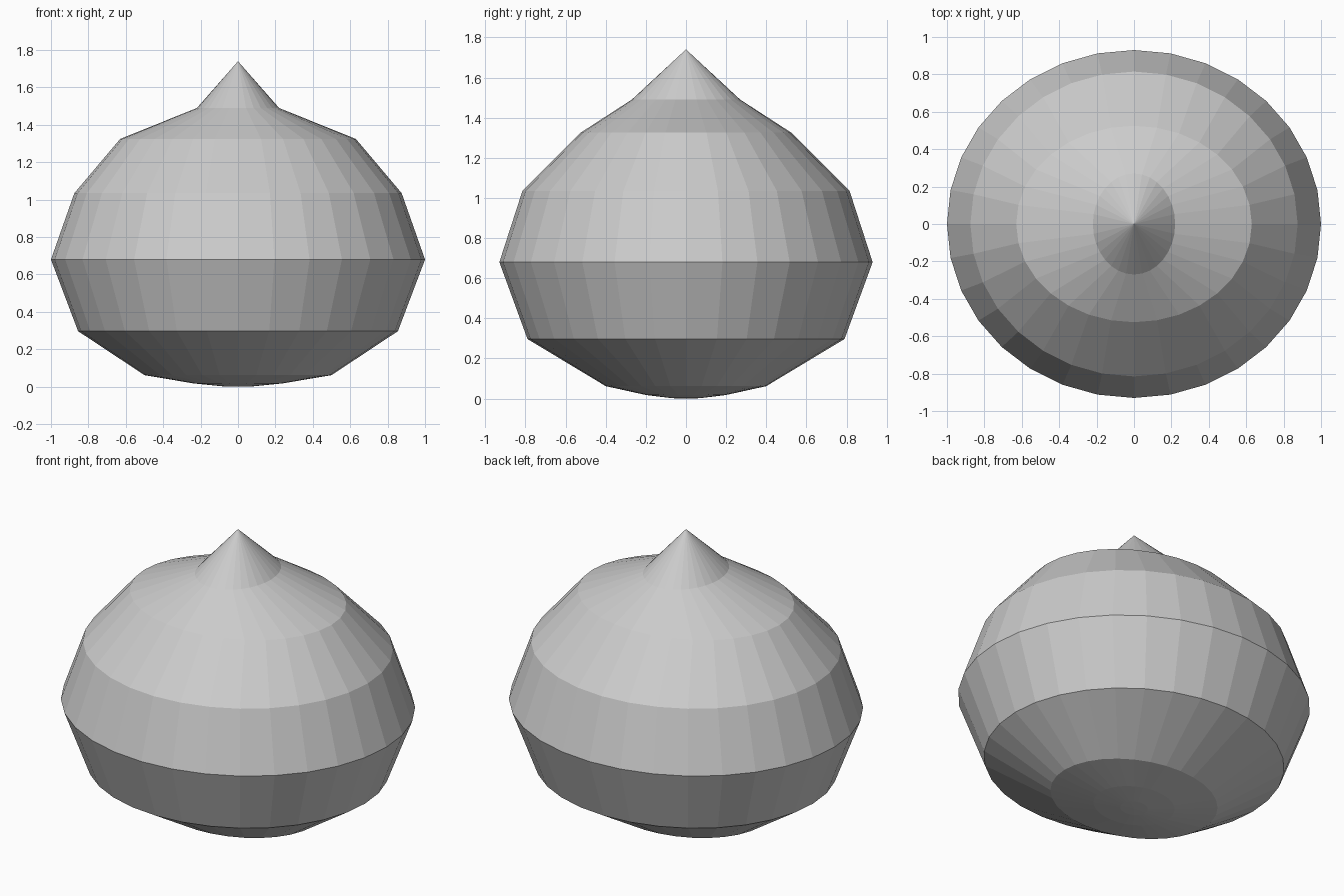
import bpy, bmesh, math

if "Cube" in bpy.data.objects:
    bpy.data.objects.remove(bpy.data.objects["Cube"])

SIDES = 32
# Stacked elliptical rings from bottom to top: (x radius, y radius, height)
RINGS = [
    (0.08, 0.07, 0.002),
    (0.24, 0.20, 0.018),
    (0.50, 0.40, 0.062),
    (0.855, 0.79, 0.297),
    (1.00, 0.93, 0.68),
    (0.875, 0.815, 1.035),
    (0.63, 0.525, 1.325),
    (0.22, 0.27, 1.49),
]

grey = bpy.data.materials.new("plain grey")
grey.diffuse_color = (0.6, 0.6, 0.6, 1.0)
grey.use_nodes = True
grey.node_tree.nodes["Principled BSDF"].inputs["Base Color"].default_value = grey.diffuse_color

bm = bmesh.new()


def ring(rx, ry, z):
    angles = [2 * math.pi * i / SIDES for i in range(SIDES)]
    return [bm.verts.new((rx * math.cos(a), ry * math.sin(a), z)) for a in angles]


loops = [ring(*r) for r in RINGS]

# Faceted bands between neighbouring rings
for low, high in zip(loops, loops[1:]):
    for i in range(SIDES):
        j = (i + 1) % SIDES
        bm.faces.new((low[i], low[j], high[j], high[i]))

# Pointed tip and shallow underside
tip = bm.verts.new((0, 0, 1.74))
base = bm.verts.new((0, 0, 0))
for i in range(SIDES):
    j = (i + 1) % SIDES
    bm.faces.new((loops[-1][i], loops[-1][j], tip))
    bm.faces.new((loops[0][j], loops[0][i], base))

bmesh.ops.recalc_face_normals(bm, faces=bm.faces)
mesh = bpy.data.meshes.new("pointed_bulb")
bm.to_mesh(mesh)
bm.free()
mesh.materials.append(grey)
bulb = bpy.data.objects.new("pointed_bulb", mesh)
bpy.context.collection.objects.link(bulb)
